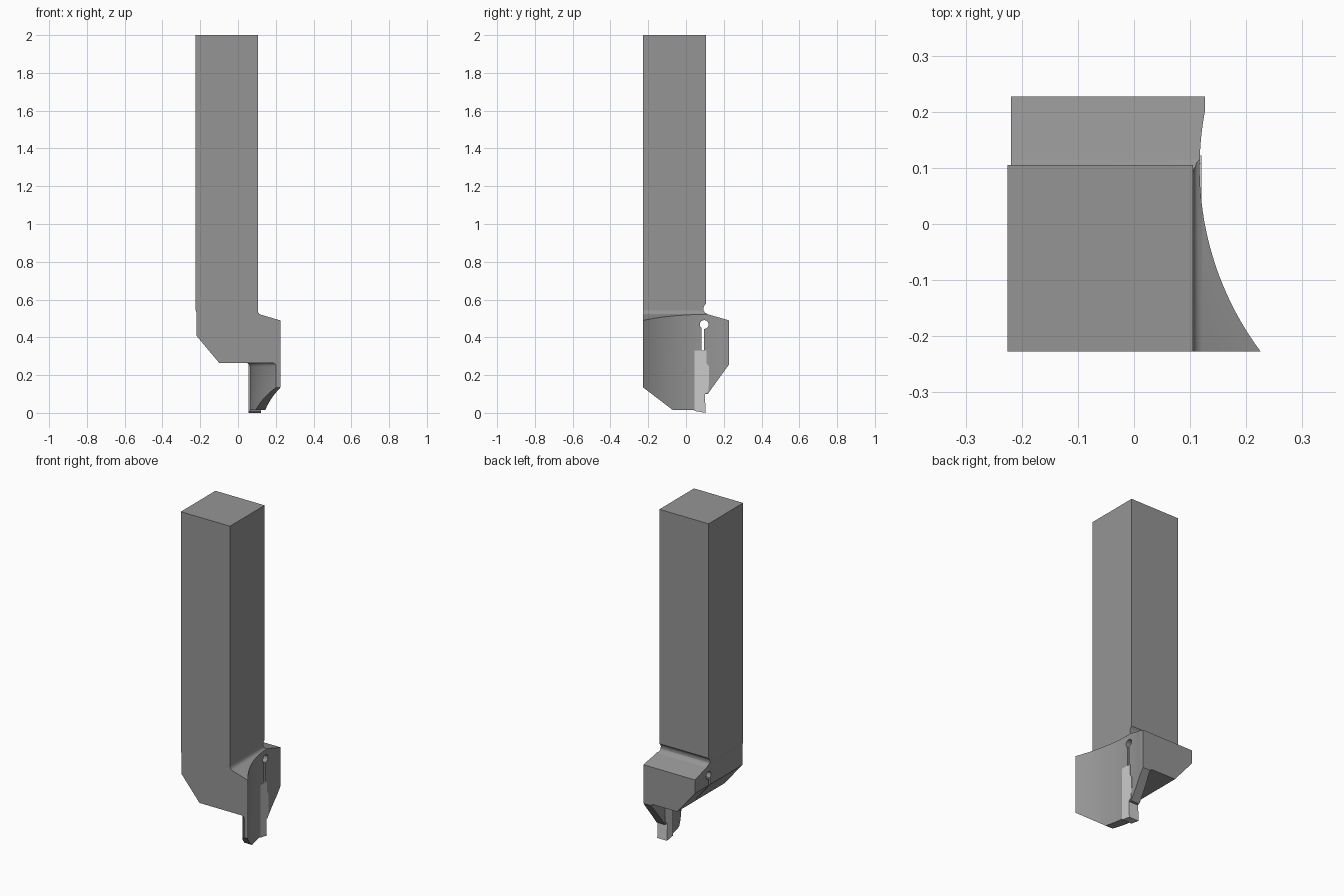
import bpy, bmesh, math

if "Cube" in bpy.data.objects:
    bpy.data.objects.remove(bpy.data.objects["Cube"])


def loft(name, rings):
    """Solid through a stack of matching closed rings."""
    bm = bmesh.new()
    loops = [[bm.verts.new(p) for p in r] for r in rings]
    n = len(loops[0])
    for a, b in zip(loops, loops[1:]):
        for i in range(n):
            j = (i + 1) % n
            bm.faces.new((a[i], a[j], b[j], b[i]))
    bm.faces.new(loops[0])
    bm.faces.new(loops[-1])
    bmesh.ops.recalc_face_normals(bm, faces=bm.faces)
    me = bpy.data.meshes.new(name)
    bm.to_mesh(me)
    bm.free()
    ob = bpy.data.objects.new(name, me)
    bpy.context.collection.objects.link(ob)
    return ob


def prism(name, pts, axis, lo, hi):
    """Extrude a 2D profile along x, y or z."""
    place = {"x": lambda p, t: (t, p[0], p[1]),
             "y": lambda p, t: (p[0], t, p[1]),
             "z": lambda p, t: (p[0], p[1], t)}[axis]
    return loft(name, [[place(p, t) for p in pts] for t in (lo, hi)])


def boolean(ob, other, op):
    m = ob.modifiers.new("bool", "BOOLEAN")
    m.operation, m.solver, m.object = op, "EXACT", other
    bpy.context.view_layer.objects.active = ob
    bpy.ops.object.modifier_apply(modifier=m.name)
    bpy.data.objects.remove(other, do_unlink=True)


def arc(cx, r, y0, y1, n=40):
    """Left side of a circle centred on (cx, 0.1), from y0 to y1."""
    ys = [y0 + (y1 - y0) * i / n for i in range(n + 1)]
    return [(cx - math.sqrt(r * r - (y - 0.1) ** 2), y) for y in ys]


def paint(ob, name, value):
    mat = bpy.data.materials.new(name)
    mat.diffuse_color = (value, value, value, 1)
    mat.use_nodes = True
    mat.node_tree.nodes["Principled BSDF"].inputs["Base Color"].default_value = mat.diffuse_color
    ob.data.materials.clear()
    ob.data.materials.append(mat)


# shank and head: front outline
body = prism("tool_holder_body", [
    (-0.225, 2), (-0.225, 0.545), (-0.219, 0.53), (-0.219, 0.407), (-0.10, 0.265),
    (0.25, 0.265), (0.25, 0.482), (0.121, 0.52), (0.112, 0.525), (0.107, 0.533),
    (0.105, 0.545), (0.105, 2)], "y", -0.24, 0.24)

# curved support blade, with a fillet under the head
rings = []
for z, off in [(-0.1, 0), (0.245, 0), (0.255, 0.003), (0.262, 0.008), (0.266, 0.015), (0.3, 0.015)]:
    inner = arc(0.507, 0.447, -0.25, 0.25)
    rings.append([(x - off, y, z) for x, y in inner] + [(0.28, 0.25, z), (0.28, -0.25, z)])
boolean(body, loft("blade", rings), "UNION")

# side outline trims everything
side = prism("side_outline", [
    (-0.227, 2.1), (-0.227, 0.135), (-0.07, 0.015), (0.06, 0.015), (0.06, 0.1), (0.115, 0.1),
    (0.227, 0.255), (0.227, 0.49), (0.115, 0.522), (0.101, 0.53), (0.093, 0.542), (0.092, 0.556),
    (0.097, 0.568), (0.105, 0.577), (0.105, 2.1)], "x", -0.4, 0.4)
boolean(body, side, "INTERSECT")

# concave face clearance
plan = arc(0.664, 0.547, -0.26, 0.2) + [(0.1263, 0.26), (0.5, 0.26), (0.5, -0.26)]
boolean(body, prism("clearance", plan, "z", -0.2, 0.7), "DIFFERENCE")

# clamping slot ending in a relief hole
keyhole = [(0.083, 0.30), (0.096, 0.30)]
for i in range(29):
    a = math.radians(-90 + 325.6 * i / 28)
    keyhole.append((0.096 + 0.023 * math.cos(a), 0.468 + 0.023 * math.sin(a)))
boolean(body, prism("slot", keyhole, "x", -0.4, 0.4), "DIFFERENCE")
paint(body, "dark_steel", 0.3)

# cutting insert
insert = prism("cutting_insert", [
    (0.044, 0.01), (0.104, 0), (0.1, 0.1), (0.12, 0.118), (0.122, 0.245), (0.108, 0.265),
    (0.108, 0.33), (0.044, 0.33)], "x", 0.055, 0.1205)
paint(insert, "light_carbide", 0.8)

# smooth the curved faces, keep the large planes flat
bpy.ops.object.select_all(action="DESELECT")
body.select_set(True)
bpy.context.view_layer.objects.active = body
bpy.ops.object.shade_smooth_by_angle(angle=math.radians(29))
for p in body.data.polygons:
    if p.area > 0.012:
        p.use_smooth = False
